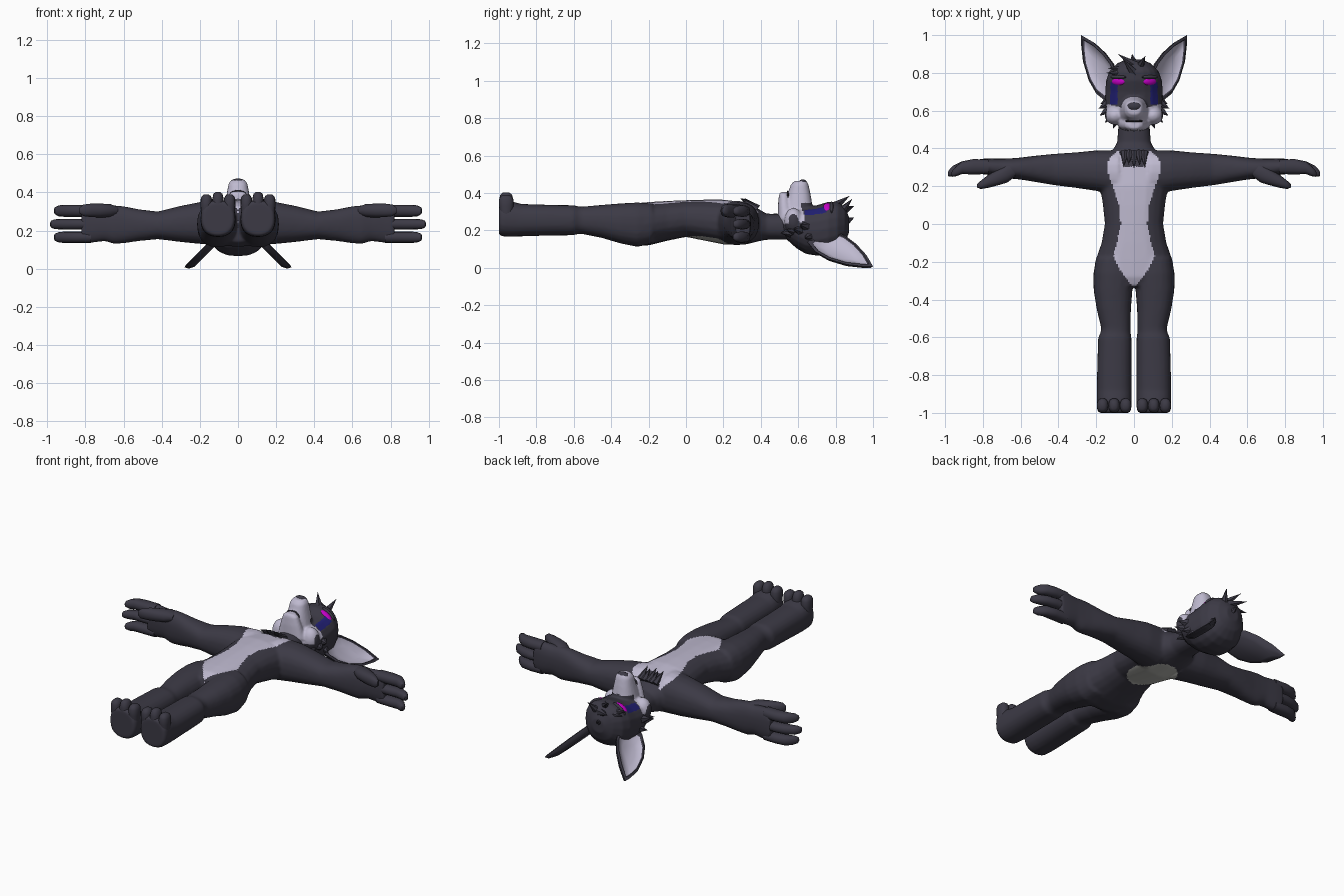
import bpy, bmesh, math
from mathutils import Vector, Matrix

if "Cube" in bpy.data.objects:
    bpy.data.objects.remove(bpy.data.objects["Cube"])


def mat(name, *rgb):
    m = bpy.data.materials.new(name)
    m.diffuse_color = (*rgb, 1)
    m.use_nodes = True
    m.node_tree.nodes["Principled BSDF"].inputs["Base Color"].default_value = m.diffuse_color
    return m


DARK = mat("charcoal_fur", 0.045, 0.042, 0.06)
PALE = mat("pale_lilac_fur", 0.52, 0.49, 0.63)
BACK = mat("warm_grey_fur", 0.5, 0.5, 0.47)
MAGENTA = mat("magenta", 0.55, 0.0, 0.56)
BLUE = mat("navy_blue", 0.015, 0.014, 0.17)
BLACK = mat("near_black", 0.02, 0.018, 0.025)


def finish(bm, name, *mats, angle=50):
    bmesh.ops.recalc_face_normals(bm, faces=bm.faces)
    me = bpy.data.meshes.new(name)
    bm.to_mesh(me)
    bm.free()
    for m in mats:
        me.materials.append(m)
    ob = bpy.data.objects.new(name, me)
    bpy.context.collection.objects.link(ob)
    activate(ob)
    bpy.ops.object.shade_smooth_by_angle(angle=math.radians(angle))
    return ob


def activate(ob):
    bpy.ops.object.select_all(action='DESELECT')
    bpy.context.view_layer.objects.active = ob
    ob.select_set(True)


def loft(bm, axis, stations, side=1, n=20):
    """Oval rings (t, u0, u1, v0, v1) along an axis, joined and capped."""
    rings = []
    for t, u0, u1, v0, v1 in stations:
        ring = []
        for i in range(n):
            a = 2 * math.pi * i / n
            c, s = math.cos(a), math.sin(a)
            u = (u0 + u1) / 2 + (u1 - u0) / 2 * math.copysign(abs(c) ** 0.85, c)
            v = (v0 + v1) / 2 + (v1 - v0) / 2 * math.copysign(abs(s) ** 0.85, s)
            x, y, z = {'x': (t, u, v), 'y': (u, t, v), 'z': (u, v, t)}[axis]
            ring.append(bm.verts.new((x * side, y, z)))
        rings.append(ring)
    for a, b in zip(rings, rings[1:]):
        for i in range(n):
            bm.faces.new((a[i], a[i - 1], b[i - 1], b[i]))
    bm.faces.new(rings[0])
    bm.faces.new(rings[-1])


def ball(bm, c, r, rot=0):
    m = Matrix.Translation(c) @ Matrix.Rotation(rot, 4, 'Y') @ Matrix.Diagonal((*r, 1))
    bmesh.ops.create_uvsphere(bm, u_segments=20, v_segments=12, radius=1, matrix=m)


def spike(bm, base, tip, r):
    d = Vector(tip) - Vector(base)
    m = Matrix.Translation((Vector(base) + Vector(tip)) / 2) @ d.to_track_quat('Z', 'Y').to_matrix().to_4x4()
    bmesh.ops.create_cone(bm, cap_ends=True, segments=6, radius1=r, radius2=0, depth=d.length, matrix=m)


def fuse(ob, voxel, smooth, rule, mats):
    """Blend overlapping volumes into one skin and colour it by position."""
    activate(ob)
    r = ob.modifiers.new("fuse", 'REMESH')
    r.mode, r.voxel_size = 'VOXEL', voxel
    s = ob.modifiers.new("soften", 'SMOOTH')
    s.factor, s.iterations = 0.5, smooth
    for m in ("fuse", "soften"):
        bpy.ops.object.modifier_apply(modifier=m)
    ob.data.materials.clear()
    for m in mats:
        ob.data.materials.append(m)
    for p in ob.data.polygons:
        p.use_smooth = True
        p.material_index = rule(p.center, p.normal)


def lerp(table, t):
    for (a, va), (b, vb) in zip(table, table[1:]):
        if a <= t <= b:
            return va + (vb - va) * (t - a) / (b - a)
    return -1


# Body: torso, arms with palms, legs with feet
bm = bmesh.new()
loft(bm, 'y', [(y, -w, w, z0, z1) for y, w, z0, z1 in (
    (0.56, .08, .15, .29), (0.43, .09, .15, .29), (0.38, .12, .14, .32), (0.32, .17, .125, .35),
    (0.2, .18, .125, .365), (0.1, .165, .145, .365), (0, .155, .165, .362), (-.1, .172, .145, .358),
    (-.2, .207, .12, .352), (-.28, .21, .115, .345), (-.33, .19, .14, .325))])
for s in (1, -1):
    loft(bm, 'x', [(.08, .15, .39, .12, .36), (.2, .175, .39, .13, .35), (.3, .19, .38, .14, .33),
                   (.42, .205, .372, .155, .30), (.52, .222, .362, .145, .312), (.6, .235, .352, .133, .328),
                   (.65, .24, .348, .13, .333), (.7, .25, .346, .145, .328), (.77, .26, .347, .135, .335),
                   (.82, .265, .345, .135, .335)], s)
    loft(bm, 'y', [(-.18, .01, .2, .13, .345), (-.26, .0, .215, .112, .35), (-.35, .008, .214, .13, .345),
                   (-.45, .016, .198, .16, .337), (-.55, .018, .174, .18, .328), (-.575, .018, .177, .182, .328),
                   (-.6, .013, .19, .174, .335), (-.75, .013, .195, .172, .338), (-.88, .012, .197, .168, .342),
                   (-.93, .012, .197, .166, .355), (-.985, .014, .196, .168, .36), (-1, .025, .185, .178, .35)], s)
body = finish(bm, "body", DARK)
belly = [(-.34, 0), (-.25, .07), (-.17, .11), (-.1, .092), (0, .07), (.1, .08),
         (.2, .112), (.27, .137), (.33, .137), (.36, .12), (.385, .09)]


def body_rule(c, n):
    x = abs(c.x)
    if n.z > 0.1 and x < lerp(belly, c.y) and not (c.y > .305 and x < .045 + (c.y - .305) * .45):
        return 1
    if n.z < -0.1 and (c.x / .12) ** 2 + ((c.y - .16) / .17) ** 2 < 1:
        return 2
    return 0


fuse(body, .009, 7, body_rule, (DARK, PALE, BACK))

# Fingers, thumbs and toes
for s, side in ((1, "right"), (-1, "left")):
    bm = bmesh.new()
    for z0, z1, tip in ((.272, .335, .965), (.205, .262, .985), (.135, .195, .965)):
        m = (z0 + z1) / 2
        loft(bm, 'x', [(.77, .265, .34, z0, z1), (.85, .262, .344, z0, z1), (.91, .265, .332, z0, z1),
                       (tip - .025, .253, .308, z0 + .003, z1 - .003), (tip - .005, .25, .285, m - .018, m + .018),
                       (tip, .256, .275, m - .008, m + .008)], s, 12)
    finish(bm, side + "_fingers", DARK)
    bm = bmesh.new()
    loft(bm, 'x', [(.63, .25, .32, .28, .325), (.67, .22, .32, .27, .34), (.72, .205, .29, .268, .342),
                   (.77, .192, .262, .27, .342), (.81, .185, .23, .275, .337), (.83, .193, .212, .29, .322)], s, 14)
    finish(bm, side + "_thumb", DARK)
    bm = bmesh.new()
    for x, top in ((.044, .39), (.105, .402), (.166, .39)):
        loft(bm, 'z', [(.27, x - .026, x + .026, -.99, -.93), (.33, x - .031, x + .031, -1, -.922),
                       (.365, x - .03, x + .03, -1, -.922), (top - .01, x - .024, x + .024, -.993, -.93),
                       (top, x - .012, x + .012, -.98, -.945)], s, 14)
    finish(bm, side + "_toes", DARK)

# Head: skull, muzzle, jaw and cheeks
bm = bmesh.new()
loft(bm, 'y', [(y, -w, w, z0, z1) for y, w, z0, z1 in (
    (.50, .06, .19, .29), (.54, .105, .15, .32), (.59, .145, .105, .325), (.64, .155, .075, .325),
    (.70, .152, .065, .335), (.76, .148, .07, .353), (.81, .13, .09, .353), (.85, .09, .135, .325),
    (.872, .04, .19, .27))])
loft(bm, 'z', [(.27, -.085, .085, .51, .68), (.34, -.07, .07, .53, .675), (.40, -.058, .058, .545, .665),
               (.445, -.05, .05, .56, .655), (.465, -.036, .036, .58, .645)])
loft(bm, 'z', [(.26, -.09, .09, .49, .58), (.34, -.065, .065, .492, .56), (.39, -.048, .048, .497, .55),
               (.405, -.03, .03, .505, .54)])
for s in (1, -1):
    ball(bm, (s * .1, .575, .25), (.055, .05, .07))
head = finish(bm, "head", DARK)


def head_rule(c, n):
    x = abs(c.x)
    if .086 < x < .126 and .635 < c.y < .75 and c.z > .2:
        return 2
    if c.z > .345 and c.y < .672 or c.z > .235 and c.y < .6 + .25 * x and x < .145:
        return 1
    return 0


fuse(head, .0065, 5, head_rule, (DARK, PALE, BLUE))

# Nose, mouth and eyes
bm = bmesh.new()
ball(bm, (0, .624, .455), (.038, .023, .018))
finish(bm, "nose", DARK)
bm = bmesh.new()
ball(bm, (0, .545, .385), (.047, .008, .028))
finish(bm, "mouth", BLACK)
for s, side in ((1, "right"), (-1, "left")):
    bm = bmesh.new()
    ball(bm, (s * .082, .755, .318), (.044, .023, .018), s * math.radians(35))
    finish(bm, side + "_eye", MAGENTA)
    # Dark upper lids
    bm = bmesh.new()
    ball(bm, (s * .082, .778, .322), (.05, .011, .02), s * math.radians(35))
    finish(bm, side + "_brow", DARK)

# Ears: shallow leaf shells with a recessed pale lining
outline = [(.09, .79), (.115, .85), (.16, .91), (.22, .965), (.28, 1.0), (.28, .95),
           (.27, .86), (.24, .76), (.2, .69), (.15, .65), (.1, .7)]
normal = Vector((.7, 0, .7))
for s, side in ((1, "right"), (-1, "left")):
    bm = bmesh.new()
    mid = Vector((.19, .82, .098))

    def rim(scale, push):
        out = []
        for x, y in outline:
            p = mid + (Vector((x, y, .288 - x)) - mid) * scale + normal * push
            out.append(bm.verts.new((p.x * s, p.y, p.z)))
        return out
    rings = [rim(.45, -.02), rim(.83, -.003), rim(.88, .004), rim(1, 0), rim(.93, -.02), rim(.7, -.036)]
    k = len(outline)
    for j, (a, b) in enumerate(zip(rings, rings[1:])):
        for i in range(k):
            bm.faces.new((a[i], a[i - 1], b[i - 1], b[i])).material_index = int(j == 0)
    bm.faces.new(rings[0]).material_index = 1
    bm.faces.new(rings[-1])
    finish(bm, side + "_ear", DARK, PALE)

# Forelock
bm = bmesh.new()
for base, tip, r in (((.02, .83, .3), (-.085, .9, .33), .03), ((.03, .83, .3), (.06, .89, .37), .026),
                     ((0, .80, .33), (-.06, .875, .385), .026), ((-.06, .80, .31), (-.15, .80, .33), .022),
                     ((-.05, .82, .3), (-.14, .825, .31), .022), ((.0, .84, .24), (-.01, .9, .27), .03)):
    spike(bm, base, tip, r)
finish(bm, "forelock", DARK, angle=30)

# Cheek fur
bm = bmesh.new()
for s in (1, -1):
    for base, tip in (((.135, .64, .22), (.188, .61, .23)), ((.13, .61, .2), (.182, .573, .21)),
                      ((.11, .58, .2), (.155, .535, .2)), ((.09, .56, .19), (.11, .505, .185)),
                      ((.13, .66, .17), (.178, .635, .16))):
        spike(bm, (base[0] * s, *base[1:]), (tip[0] * s, *tip[1:]), .03)
finish(bm, "cheek_fur", DARK, angle=30)

# Chest fur under the neck
bm = bmesh.new()
for x, y in ((-.055, .30), (-.028, .315), (0, .29), (.03, .31), (.058, .295)):
    spike(bm, (x * .9, .38, .315), (x, y, .372), .024)
finish(bm, "chest_fur", DARK, angle=30)
